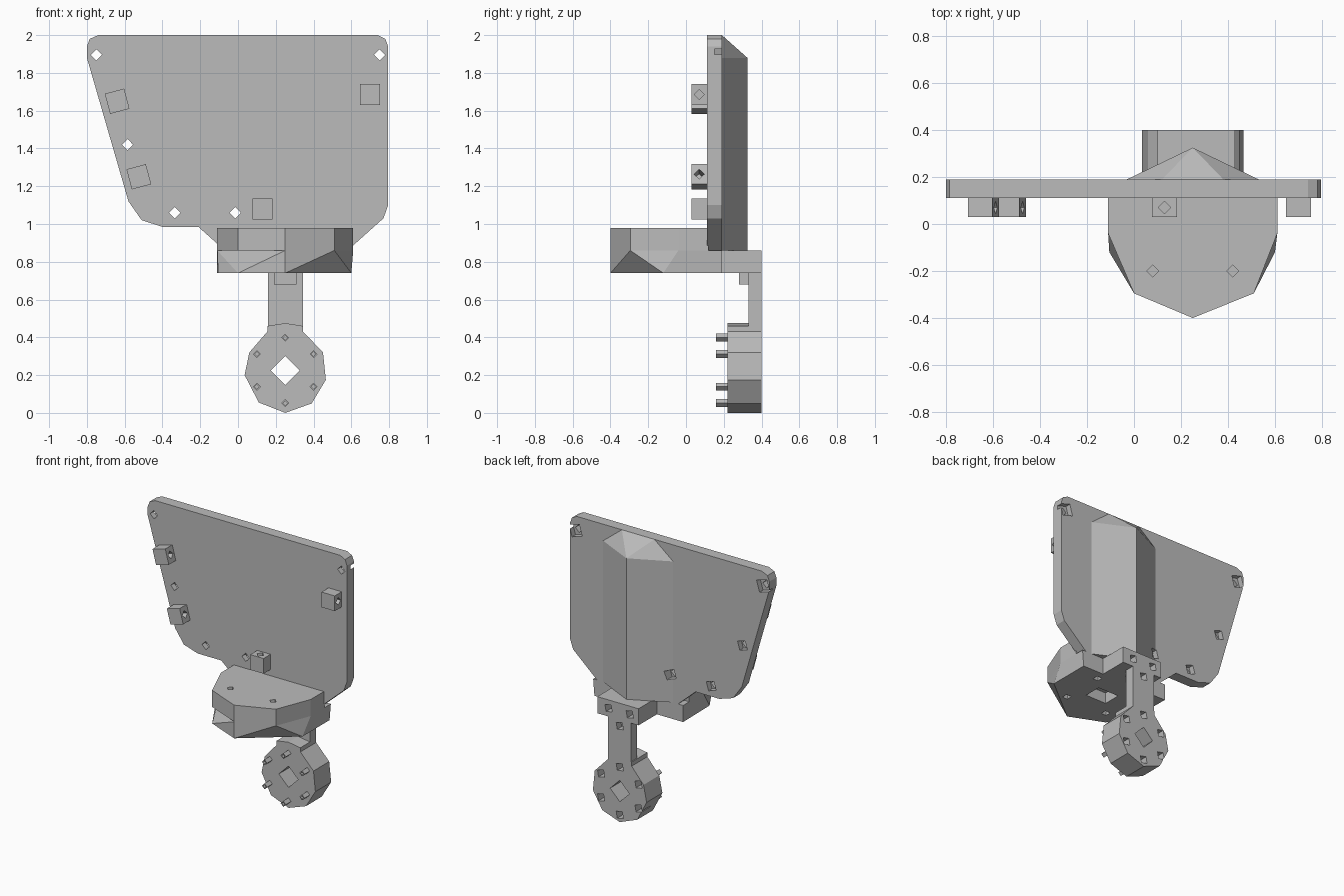
import bpy, bmesh, math
from mathutils import Vector, Matrix

if "Cube" in bpy.data.objects:
    bpy.data.objects.remove(bpy.data.objects["Cube"])

grey = bpy.data.materials.new("plain_grey")
grey.use_nodes = True
grey.diffuse_color = (0.5, 0.5, 0.5, 1)
grey.node_tree.nodes["Principled BSDF"].inputs["Base Color"].default_value = (0.5, 0.5, 0.5, 1)


def place(u, v, w, axis):
    return {"x": (w, u, v), "y": (u, w, v), "z": (u, v, w)}[axis]


def make(name, bm):
    bmesh.ops.recalc_face_normals(bm, faces=bm.faces)
    mesh = bpy.data.meshes.new(name)
    bm.to_mesh(mesh)
    bm.free()
    mesh.materials.append(grey)
    obj = bpy.data.objects.new(name, mesh)
    bpy.context.collection.objects.link(obj)
    return obj


def prism(name, outline, axis, lo, hi):
    bm = bmesh.new()
    ends = [[bm.verts.new(place(u, v, w, axis)) for u, v in outline] for w in (lo, hi)]
    a, b = ends
    bm.faces.new(a)
    bm.faces.new(b[::-1])
    for i in range(len(a)):
        j = (i + 1) % len(a)
        bm.faces.new((a[i], b[i], b[j], a[j]))
    return make(name, bm)


def hull(name, points):
    bm = bmesh.new()
    for p in points:
        bm.verts.new(p)
    bmesh.ops.convex_hull(bm, input=bm.verts)
    bmesh.ops.dissolve_limit(bm, angle_limit=0.01, verts=bm.verts, edges=bm.edges)
    return make(name, bm)


def box(u0, u1, v0, v1):
    return [(u0, v0), (u1, v0), (u1, v1), (u0, v1)]


def diamond(u, v, r, turn=0):
    return [(u + r * math.cos(turn + k * math.pi / 2), v + r * math.sin(turn + k * math.pi / 2))
            for k in range(4)]


def cut(target, outline, axis, lo, hi):
    # Subtract a prism, bake the result and discard the cutter
    cutter = prism("cutter", outline, axis, lo, hi)
    cutter.hide_render = True
    mod = target.modifiers.new("cut", "BOOLEAN")
    mod.operation, mod.solver, mod.object = "DIFFERENCE", "EXACT", cutter
    graph = bpy.context.evaluated_depsgraph_get()
    baked = bpy.data.meshes.new_from_object(target.evaluated_get(graph))
    target.modifiers.clear()
    target.data = baked
    bpy.data.objects.remove(cutter)


MID = 0.25

# Upright panel with rounded corners and countersunk screw holes
panel = prism("back_panel", [
    (-0.74, 2), (-0.785, 1.98), (-0.8, 1.94), (-0.8, 1.88), (-0.58, 1.12), (-0.51, 1.02),
    (-0.4, 0.985), (-0.21, 0.985), (-0.07, 0.86), (0.58, 0.86), (0.77, 1.03), (0.795, 1.1),
    (0.795, 1.94), (0.78, 1.98), (0.74, 2)], "y", 0.11, 0.19)

# Folded spine behind the panel
spine = hull("back_spine",
             [(x, y, z) for z in (0.86, 1.88) for x, y in ((-0.03, 0.18), (-0.03, 0.19), (MID, 0.325), (0.53, 0.19), (0.53, 0.18))]
             + [(x, y, 2) for x in (0.12, 0.38) for y in (0.18, 0.19)])

for x, z, r in ((-0.75, 1.895, 0.06), (0.75, 1.895, 0.06), (-0.585, 1.42, 0.045),
                (-0.335, 1.06, 0.045), (-0.015, 1.06, 0.045)):
    cut(panel, diamond(x, z, 0.03), "y", 0, 0.4)
    cut(panel, diamond(x, z, r, 0.5), "y", 0.15, 0.4)
cut(spine, diamond(-0.015, 1.06, 0.045, 0.5), "y", 0, 0.4)

# Clips on the panel front, bored sideways or upward
for name, x, z, turn in (("upper_right_clip", -0.64, 1.65, 15), ("lower_right_clip", -0.525, 1.25, 15),
                         ("left_clip", 0.7, 1.685, 0), ("bottom_clip", 0.13, 1.08, 0)):
    clip = prism(name, box(-0.053, 0.053, -0.055, 0.055), "y", 0.03, 0.115)
    if name == "bottom_clip":
        cut(clip, diamond(0, 0.07, 0.027), "z", -0.04, 0.1)
    else:
        cut(clip, diamond(0.07, 0, 0.027), "x", -0.04, 0.1)
    clip.data.transform(Matrix.Translation((x, 0, z)) @ Matrix.Rotation(math.radians(-turn), 4, "Y"))

# Many-sided shelf and the tapering block beneath it
shelf = prism("shelf", [(-0.11, 0.12), (-0.11, -0.04), (0, -0.295), (MID, -0.4),
                        (0.51, -0.295), (0.61, -0.04), (0.61, 0.12)], "z", 0.86, 0.98)
block = hull("shelf_underside",
             [(x, y, 0.74) for x, y in ((-0.11, 0.19), (-0.105, -0.12), (0, -0.295), (MID, -0.4), (0.6, -0.12), (0.6, 0.19))]
             + [(x, y, 0.86) for x, y in ((-0.11, 0.19), (-0.11, -0.04), (MID, -0.4), (0.51, -0.295), (0.61, -0.04), (0.61, 0.19))])
for x in (0.08, 0.42):
    cut(shelf, diamond(x, -0.2, 0.025), "z", 0.8, 1.1)
    for y in (-0.2, 0.12):
        cut(block, diamond(x, y, 0.03, math.pi / 4), "z", 0.7, 0.82)
cut(block, box(MID - 0.085, MID + 0.085, -0.1, 0.03), "z", 0.7, 0.82)

# Hanging arm: head, neck and the small tab under the head
head = prism("arm_head", box(0.1, 0.43, 0.74, 0.86), "y", 0.15, 0.4)
neck = prism("arm_neck", box(0.16, 0.345, 0.43, 0.74), "y", 0.33, 0.4)
tab = prism("arm_tab", box(0.19, 0.31, 0.68, 0.74), "y", 0.28, 0.33)
for x in (0.17, 0.34):
    cut(head, diamond(x, 0.8, 0.035, 0.6), "y", 0.3, 0.5)
cut(neck, diamond(MID, 0.695, 0.035, 0.6), "y", 0.35, 0.5)

# Faceted disc with a square bore, rear sockets and front pins
disc = prism("disc", [(0.25, 0), (0.39, 0.05), (0.465, 0.175), (0.45, 0.32), (0.345, 0.43),
                      (0.345, 0.46), (0.25, 0.475), (0.155, 0.46), (0.155, 0.43),
                      (0.06, 0.32), (0.035, 0.2), (0.11, 0.055)], "y", 0.22, 0.4)
cut(disc, box(0.16, 0.345, 0.43, 0.5), "y", 0.33, 0.5)
cut(disc, diamond(MID, 0.225, 0.077), "y", 0.1, 0.5)
for k in range(6):
    a = math.radians(90 + 60 * k)
    x, z = MID + 0.173 * math.cos(a), 0.225 + 0.173 * math.sin(a)
    cut(disc, diamond(x, z, 0.035, 0.6), "y", 0.3, 0.5)
    pin = prism("disc_pin", diamond(x, z, 0.021), "y", 0.16, 0.225)
    cut(pin, diamond(x, z, 0.012), "y", 0.1, 0.21)
